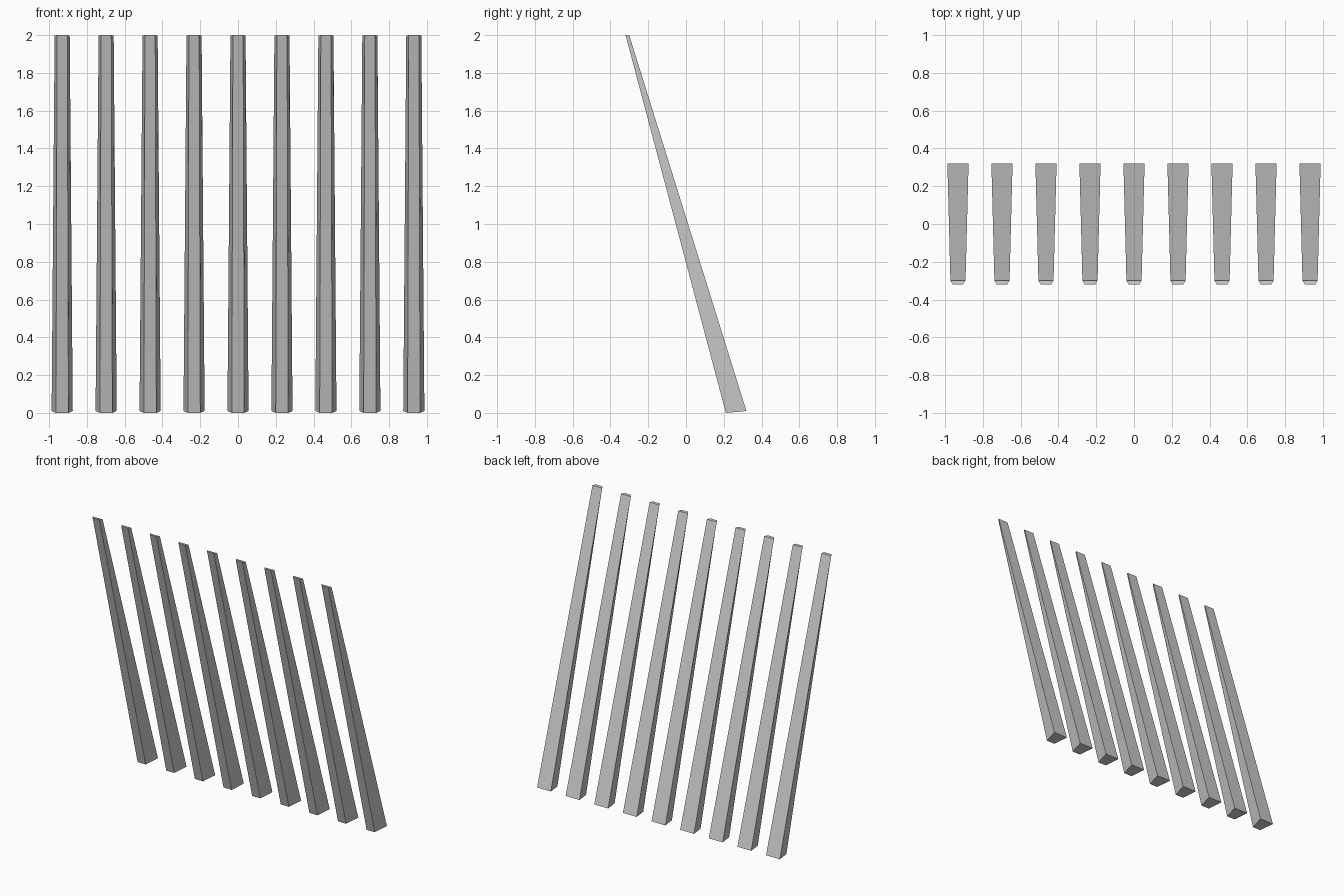
import bpy, bmesh

if "Cube" in bpy.data.objects:
    bpy.data.objects.remove(bpy.data.objects["Cube"])

COUNT = 9
SPACING = 0.2327

# Each ring: (half width, y, z) of the narrow front edge, then of the wide back edge
BOTTOM = ((0.033, 0.211, 0.0), (0.056, 0.32, 0.01))
TOP = ((0.027, -0.32, 2.0), (0.040, -0.30, 1.998))


def ring(bm, front, back):
    (fw, fy, fz), (bw, by, bz) = front, back
    return [bm.verts.new(p) for p in
            ((-fw, fy, fz), (fw, fy, fz), (bw, by, bz), (-bw, by, bz))]


# Leaning, tapered slat with a trapezoid section
bm = bmesh.new()
low, high = ring(bm, *BOTTOM), ring(bm, *TOP)
bm.faces.new(low[::-1])
bm.faces.new(high)
for i in range(4):
    j = (i + 1) % 4
    bm.faces.new((low[i], low[j], high[j], high[i]))
bmesh.ops.recalc_face_normals(bm, faces=bm.faces)
mesh = bpy.data.meshes.new("slat")
bm.to_mesh(mesh)
bm.free()

# Row of identical slats
for i in range(COUNT):
    slat = bpy.data.objects.new(f"slat_{i + 1}", mesh)
    slat.location.x = (i - (COUNT - 1) / 2) * SPACING
    bpy.context.collection.objects.link(slat)
